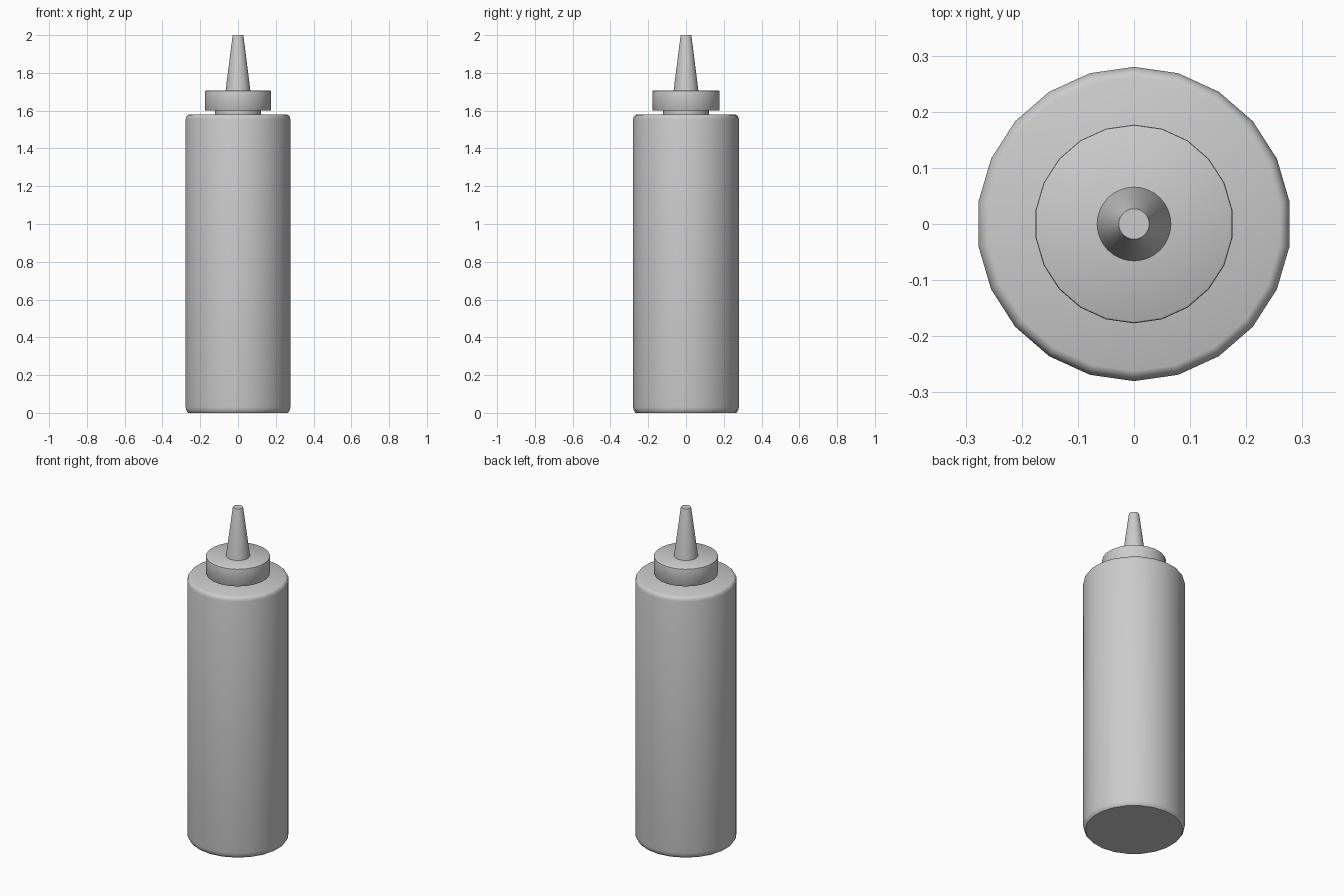
import bpy, bmesh
from math import sin, cos, pi, radians

if "Cube" in bpy.data.objects:
    bpy.data.objects.remove(bpy.data.objects["Cube"])


def lathe(name, profile, sides):
    """Closed solid of revolution from (radius, height) points, bottom to top."""
    bm = bmesh.new()
    rings = []
    for r, z in profile:
        rings.append([bm.verts.new((r * sin(2 * pi * i / sides),
                                    r * cos(2 * pi * i / sides), z))
                      for i in range(sides)])
    for a, b in zip(rings, rings[1:]):
        for i in range(sides):
            j = (i + 1) % sides
            bm.faces.new((a[i], a[j], b[j], b[i]))
    bm.faces.new(rings[0])
    bm.faces.new(rings[-1])
    bmesh.ops.recalc_face_normals(bm, faces=bm.faces)
    mesh = bpy.data.meshes.new(name)
    bm.to_mesh(mesh)
    bm.free()
    obj = bpy.data.objects.new(name, mesh)
    bpy.context.collection.objects.link(obj)
    bpy.ops.object.select_all(action='DESELECT')
    obj.select_set(True)
    bpy.context.view_layer.objects.active = obj
    bpy.ops.object.shade_smooth_by_angle(angle=radians(35))
    return obj


# Bottle body with softened bottom and shoulder edges
lathe("bottle_body", [(0.267, 0), (0.273, 0.007), (0.278, 0.018), (0.28, 0.032),
                      (0.28, 1.555), (0.277, 1.567), (0.271, 1.576), (0.262, 1.58)], 22)

# Short neck between the body and the cap
lathe("bottle_neck", [(0.122, 1.578), (0.122, 1.602)], 22)

# Screw cap with a slight edge bevel
lathe("screw_cap", [(0.175, 1.6), (0.177, 1.603), (0.177, 1.70),
                    (0.176, 1.704), (0.173, 1.706)], 22)

# Tapered nozzle
lathe("nozzle", [(0.066, 1.704), (0.029, 1.994), (0.027, 2.0)], 32)
